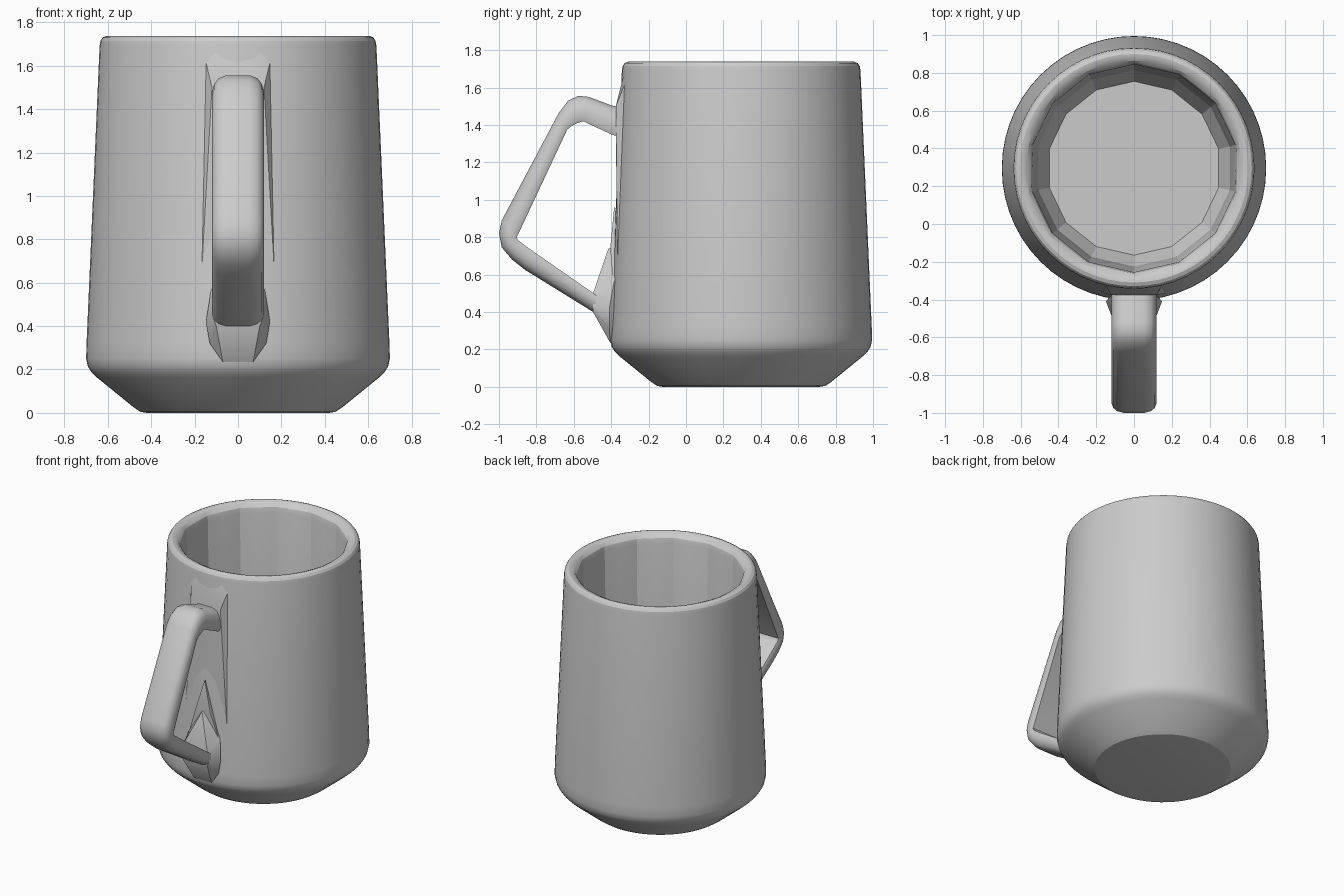
import bpy, bmesh, math
from mathutils import Vector

if "Cube" in bpy.data.objects:
    bpy.data.objects.remove(bpy.data.objects["Cube"], do_unlink=True)

grey = bpy.data.materials.new("plain_grey")
grey.use_nodes = True
grey.diffuse_color = (0.6, 0.6, 0.6, 1)
grey.node_tree.nodes["Principled BSDF"].inputs["Base Color"].default_value = (0.6, 0.6, 0.6, 1)

CENTRE_Y = 0.295
SEGMENTS, SIDES = 56, 14


def finish(name, bm, angle):
    bmesh.ops.recalc_face_normals(bm, faces=bm.faces[:])
    mesh = bpy.data.meshes.new(name)
    bm.to_mesh(mesh)
    bm.free()
    mesh.materials.append(grey)
    mesh.shade_smooth()
    mesh.set_sharp_from_angle(angle=math.radians(angle))
    obj = bpy.data.objects.new(name, mesh)
    bpy.context.scene.collection.objects.link(obj)
    return obj


def loft(bm, rings):
    for a, b in zip(rings, rings[1:]):
        n = len(a)
        for i in range(n):
            j = (i + 1) % n
            bm.faces.new((a[i], a[j], b[j], b[i]))
    bm.faces.new(rings[0])
    bm.faces.new(rings[-1])


def ring(bm, radius, z, facet):
    # facet blends the ring from a circle (0) to a polygon (1)
    verts = []
    for i in range(SEGMENTS):
        a = 2 * math.pi * i / SEGMENTS
        off = a % (2 * math.pi / SIDES) - math.pi / SIDES
        flat = math.cos(math.pi / SIDES) / math.cos(off)
        r = radius * (1 + facet * (flat - 1))
        verts.append(bm.verts.new((-r * math.sin(a), CENTRE_Y + r * math.cos(a), z)))
    return verts


# Cup: round outside, rolled rim, faceted cavity
outside = [(0.42, 0), (0.45, 0.005), (0.48, 0.025), (0.65, 0.163), (0.675, 0.187),
           (0.692, 0.214), (0.7, 0.25), (0.698, 0.32), (0.638, 1.69),
           (0.634, 1.715), (0.624, 1.73), (0.605, 1.738)]
rim = [(0.59, 1.736, 0), (0.57, 1.725, 0.3), (0.556, 1.705, 0.7), (0.55, 1.67, 1)]
cavity = [(0.52, 0.36, 1), (0.46, 0.24, 1)]
bm = bmesh.new()
loft(bm, [ring(bm, r, z, f) for r, z, f in [(r, z, 0) for r, z in outside] + rim + cavity])
finish("cup", bm, 22)

# Handle: paired inner and outer points (y, z) down its length
path = [((-0.34, 1.33), (-0.34, 1.49)), ((-0.40, 1.35), (-0.40, 1.505)),
        ((-0.55, 1.42), (-0.52, 1.55)), ((-0.58, 1.41), (-0.575, 1.556)),
        ((-0.61, 1.395), (-0.63, 1.53)), ((-0.635, 1.375), (-0.68, 1.465)),
        ((-0.895, 0.82), (-0.985, 0.89)), ((-0.905, 0.80), (-1.0, 0.82)),
        ((-0.90, 0.785), (-0.985, 0.745)), ((-0.88, 0.77), (-0.93, 0.68)),
        ((-0.84, 0.74), (-0.86, 0.625)), ((-0.48, 0.49), (-0.48, 0.39))]
half = [(0.112, 0), (0.12, 0.15), (0.12, 0.45), (0.11, 0.72), (0.09, 0.9), (0.055, 1)]
section = half + [(-x, t) for x, t in reversed(half)]
bm = bmesh.new()
rings = []
for inner, outer in path:
    p, q = Vector((0, *inner)), Vector((0, *outer))
    rings.append([bm.verts.new(p.lerp(q, t) + Vector((x, 0, 0))) for x, t in section])
loft(bm, rings)
finish("handle", bm, 35)


def mount(name, points):
    bm = bmesh.new()
    for x, y, z in points:
        for s in ((1, -1) if x else (1,)):
            bm.verts.new((s * x, y, z))
    result = bmesh.ops.convex_hull(bm, input=bm.verts[:])
    loose = {v for v in result["geom_interior"] if isinstance(v, bmesh.types.BMVert)}
    bmesh.ops.delete(bm, geom=list(loose), context="VERTS")
    finish(name, bm, 30)


# Mounts blending the handle into the wall
mount("upper_mount", [(0.12, -0.375, 1.34), (0.12, -0.375, 1.5), (0.17, -0.29, 1.71),
                      (0.1, -0.32, 1.72), (0.168, -0.366, 0.64), (0.1, -0.28, 0.64),
                      (0.1, -0.28, 1.70)])
mount("lower_mount", [(0.1, -0.497, 0.4), (0.115, -0.497, 0.44), (0.1, -0.497, 0.5),
                      (0.148, -0.41, 0.42), (0.13, -0.41, 0.32), (0.07, -0.405, 0.235),
                      (0.125, -0.385, 0.56), (0, -0.415, 0.74), (0.06, -0.3, 0.3),
                      (0.06, -0.3, 0.75)])
mount("lower_mount_peak", [(0, -0.384, 0.96), (0.06, -0.405, 0.74), (0.12, -0.39, 0.56),
                           (0.1, -0.3, 0.56), (0, -0.3, 0.9)])
